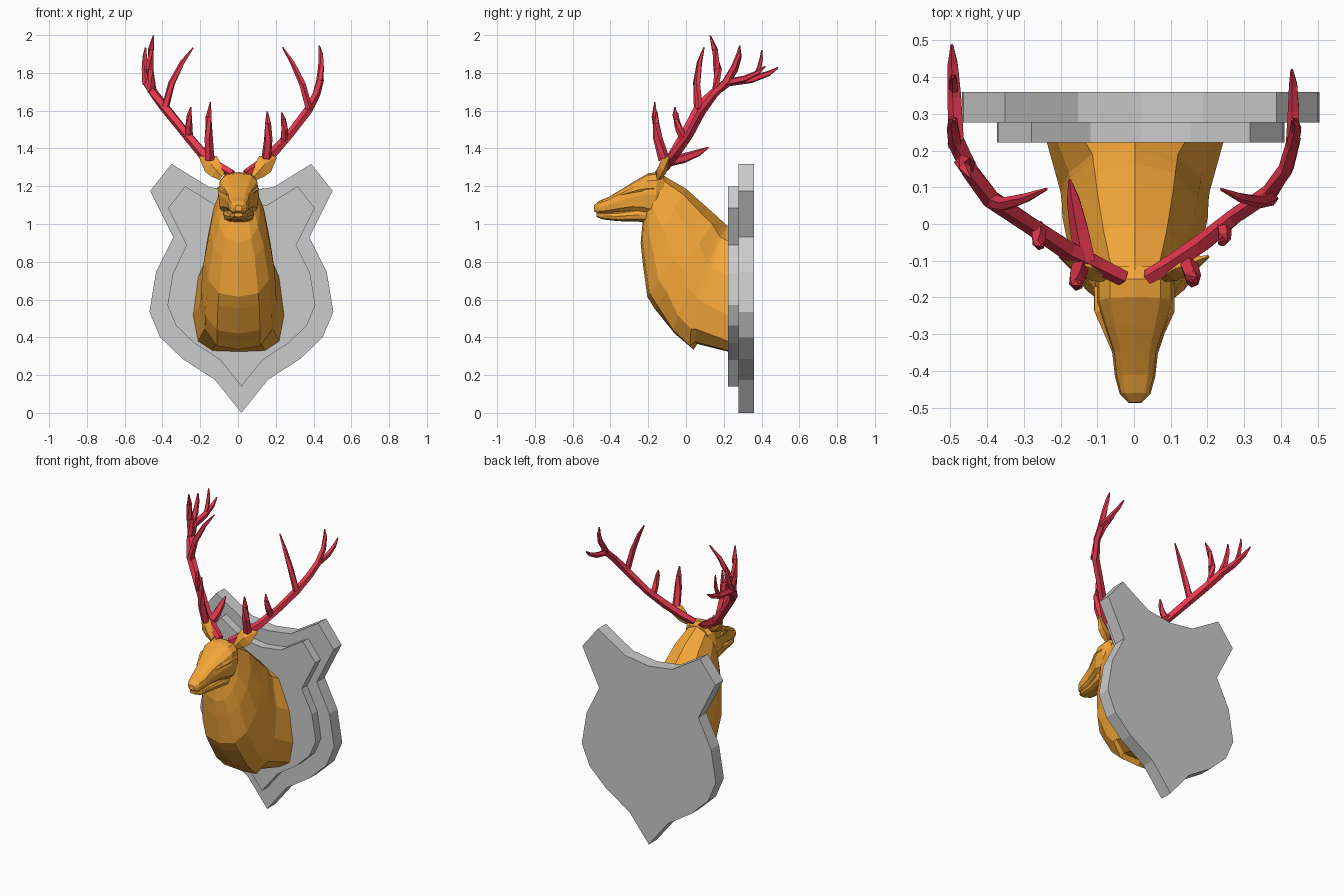
import bpy, bmesh, math
from mathutils import Vector


def material(name, color):
    m = bpy.data.materials.new(name)
    m.diffuse_color = color
    return m


ORANGE = material("orange", (0.9, 0.38, 0.04, 1))
RED = material("red", (0.8, 0.04, 0.08, 1))


def finish(bm, name, mat=None):
    bmesh.ops.recalc_face_normals(bm, faces=bm.faces)
    me = bpy.data.meshes.new(name)
    bm.to_mesh(me)
    bm.free()
    ob = bpy.data.objects.new(name, me)
    bpy.context.collection.objects.link(ob)
    if mat:
        me.materials.append(mat)
    return ob


def loft(bm, rings):
    """Skin a list of equal-length point rings and cap both ends."""
    vs = [[bm.verts.new(p) for p in r] for r in rings]
    n = len(vs[0])
    for a, b in zip(vs, vs[1:]):
        for i in range(n):
            j = (i + 1) % n
            bm.faces.new((a[i], a[j], b[j], b[i]))
    bm.faces.new(vs[0])
    bm.faces.new(vs[-1][::-1])


def spow(v, e):
    return math.copysign(abs(v) ** e, v)


def ring(f, b, hw, p=1.0, e=1.0, we=0.8, sag=0.0, n=12):
    """Cross-section between lower point f and upper point b (y, z)."""
    pts = []
    for i in range(n):
        a = 2 * math.pi * i / n
        c, s = round(math.cos(a), 6), round(math.sin(a), 6)
        t = (0.5 - 0.5 * spow(c, e)) ** p
        pts.append((hw * spow(s, we) + 0.003,
                    f[0] + (b[0] - f[0]) * t + sag * abs(s),
                    f[1] + (b[1] - f[1]) * t))
    return pts


def tube(bm, pts, radii, n=5):
    pts = [Vector(p) for p in pts]
    rings = []
    for i, p in enumerate(pts):
        d = pts[min(i + 1, len(pts) - 1)] - pts[max(i - 1, 0)]
        q = d.to_track_quat('Z', 'Y')
        rings.append([p + q @ Vector((math.cos(k * math.tau / n), math.sin(k * math.tau / n), 0)) * radii[i]
                      for k in range(n)])
    loft(bm, rings)


def tine(bm, base, tip, bow, r):
    """Tapered, slightly bowed antler point."""
    b, t = Vector(base), Vector(tip)
    tube(bm, [b, b.lerp(t, 0.4) + Vector(bow), b.lerp(t, 0.75) + Vector(bow) * 0.8, t],
         [r, r * 0.9, r * 0.65, 0.004])


# Shield plaques: one half outline, mirrored
half = [(0.14, 0.175), (0.31, 0.285), (0.43, 0.40), (0.487, 0.535), (0.452, 0.745),
        (0.36, 0.93), (0.483, 1.175), (0.37, 1.318), (0.17, 1.195)]
outline = [(0, 0.0)] + half + [(0, 1.172)] + [(-x, z) for x, z in reversed(half)]


def plaque(name, y0, y1, s, dz):
    bm = bmesh.new()
    loft(bm, [[(0.018 + x * s, y, dz + z * s) for x, z in outline] for y in (y0, y1)])
    finish(bm, name)


plaque("shield_back", 0.277, 0.36, 1.0, 0.0)
plaque("shield_front", 0.222, 0.28, 0.804, 0.14)

# Neck and chest, fanning back from head to plaque
bm = bmesh.new()
loft(bm, [
    ring((-0.23, 1.01), (-0.125, 1.262), 0.095),
    ring((-0.24, 0.90), (-0.10, 1.245), 0.115),
    ring((-0.23, 0.80), (0.0, 1.187), 0.15, p=1.1),
    ring((-0.205, 0.615), (0.115, 1.085), 0.18, p=1.2),
    ring((-0.165, 0.55), (0.165, 1.04), 0.19, p=1.2),
    ring((-0.06, 0.42), (0.205, 1.003), 0.198, p=1.3, sag=-0.03),
    ring((0.04, 0.335), (0.22, 0.99), 0.2, p=1.3, sag=-0.05),
    ring((0.06, 0.365), (0.222, 0.988), 0.203, p=1.5, sag=-0.03),
    ring((0.228, 0.323), (0.228, 0.985), 0.242, p=1.8),
])
finish(bm, "neck", ORANGE)

# Head and muzzle
bm = bmesh.new()
loft(bm, [ring(f, b, w, e=0.65, we=0.65) for f, b, w in [
    ((-0.12, 1.05), (-0.115, 1.255), 0.085),
    ((-0.17, 1.03), (-0.15, 1.275), 0.108),
    ((-0.24, 1.05), (-0.20, 1.268), 0.108),
    ((-0.29, 1.063), (-0.28, 1.222), 0.085),
    ((-0.36, 1.06), (-0.345, 1.182), 0.062),
    ((-0.42, 1.055), (-0.41, 1.143), 0.055),
    ((-0.465, 1.055), (-0.46, 1.122), 0.042),
    ((-0.488, 1.068), (-0.486, 1.1), 0.018)]])
finish(bm, "head", ORANGE)

# Lower jaw
bm = bmesh.new()
loft(bm, [ring((y, z0), (y, z1), w, e=0.7, we=0.7) for y, z0, z1, w in [
    (-0.14, 1.0, 1.12, 0.085), (-0.25, 1.012, 1.085, 0.08), (-0.36, 1.015, 1.066, 0.052),
    (-0.44, 1.024, 1.06, 0.043), (-0.474, 1.038, 1.058, 0.022)]])
finish(bm, "jaw", ORANGE)

# Ears and brow ridges, one per side
for s, side in ((-1, "left"), (1, "right")):
    bm = bmesh.new()
    rings = []
    for c, w, d in [((0.085, -0.145, 1.25), 0.022, 0.02), ((0.115, -0.135, 1.285), 0.042, 0.034),
                    ((0.143, -0.122, 1.318), 0.052, 0.03), ((0.202, -0.09, 1.355), 0.006, 0.005)]:
        rings.append([(s * (c[0] - 0.6 * u * w), c[1] + v * d, c[2] + 0.8 * u * w)
                      for u, v in ((1, 0), (0.3, 1), (-0.6, 0.8), (-1, 0), (0, -0.6))])
    loft(bm, rings)
    finish(bm, side + "_ear", ORANGE)

    bm = bmesh.new()
    tube(bm, [(s * 0.102, -0.17, 1.19), (s * 0.097, -0.235, 1.185), (s * 0.06, -0.34, 1.155)],
         [0.008, 0.014, 0.004])
    finish(bm, side + "_brow", ORANGE)

# Left antler: beam, then points along it
bm = bmesh.new()
tube(bm, [(-0.03, -0.145, 1.265), (-0.1, -0.11, 1.305), (-0.18, -0.07, 1.365), (-0.285, 0.0, 1.49),
          (-0.39, 0.07, 1.62), (-0.445, 0.145, 1.69), (-0.485, 0.23, 1.755)],
     [0.024, 0.026, 0.029, 0.026, 0.027, 0.025, 0.026])
for args in [
    ((-0.15, -0.12, 1.34), (-0.147, -0.165, 1.645), (-0.008, -0.015, 0), 0.026),
    ((-0.13, -0.1, 1.33), (-0.175, 0.12, 1.405), (0, 0, -0.012), 0.03),
    ((-0.26, -0.01, 1.455), (-0.25, -0.058, 1.62), (-0.005, -0.015, 0), 0.022),
    ((-0.385, 0.06, 1.62), (-0.238, 0.095, 1.932), (-0.025, -0.02, 0), 0.021),
    ((-0.455, 0.16, 1.70), (-0.447, 0.128, 1.998), (-0.015, 0.02, 0), 0.026),
    ((-0.485, 0.21, 1.74), (-0.49, 0.285, 1.935), (-0.005, 0.02, 0), 0.02),
    ((-0.482, 0.22, 1.75), (-0.496, 0.488, 1.828), (0, 0.02, -0.015), 0.023),
    ((-0.49, 0.36, 1.765), (-0.494, 0.40, 1.92), (0, 0.012, 0), 0.014),
]:
    tine(bm, *args)
finish(bm, "left_antler", RED)

# Right antler: slimmer, with fewer points
bm = bmesh.new()
tube(bm, [(0.04, -0.145, 1.265), (0.11, -0.105, 1.31), (0.19, -0.05, 1.38), (0.275, 0.02, 1.475),
          (0.37, 0.085, 1.60), (0.415, 0.15, 1.69), (0.437, 0.23, 1.77)],
     [0.022, 0.026, 0.027, 0.023, 0.024, 0.022, 0.02])
for args in [
    ((0.15, -0.115, 1.35), (0.155, -0.155, 1.595), (0.008, -0.015, 0), 0.026),
    ((0.245, -0.01, 1.445), (0.232, -0.045, 1.59), (0.006, -0.015, 0), 0.021),
    ((0.375, 0.07, 1.61), (0.237, 0.095, 1.935), (0.022, -0.02, 0), 0.02),
    ((0.432, 0.21, 1.755), (0.43, 0.285, 1.945), (0.01, 0.015, 0), 0.019),
    ((0.432, 0.21, 1.75), (0.43, 0.42, 1.835), (0.005, 0.015, -0.015), 0.019),
]:
    tine(bm, *args)
finish(bm, "right_antler", RED)
